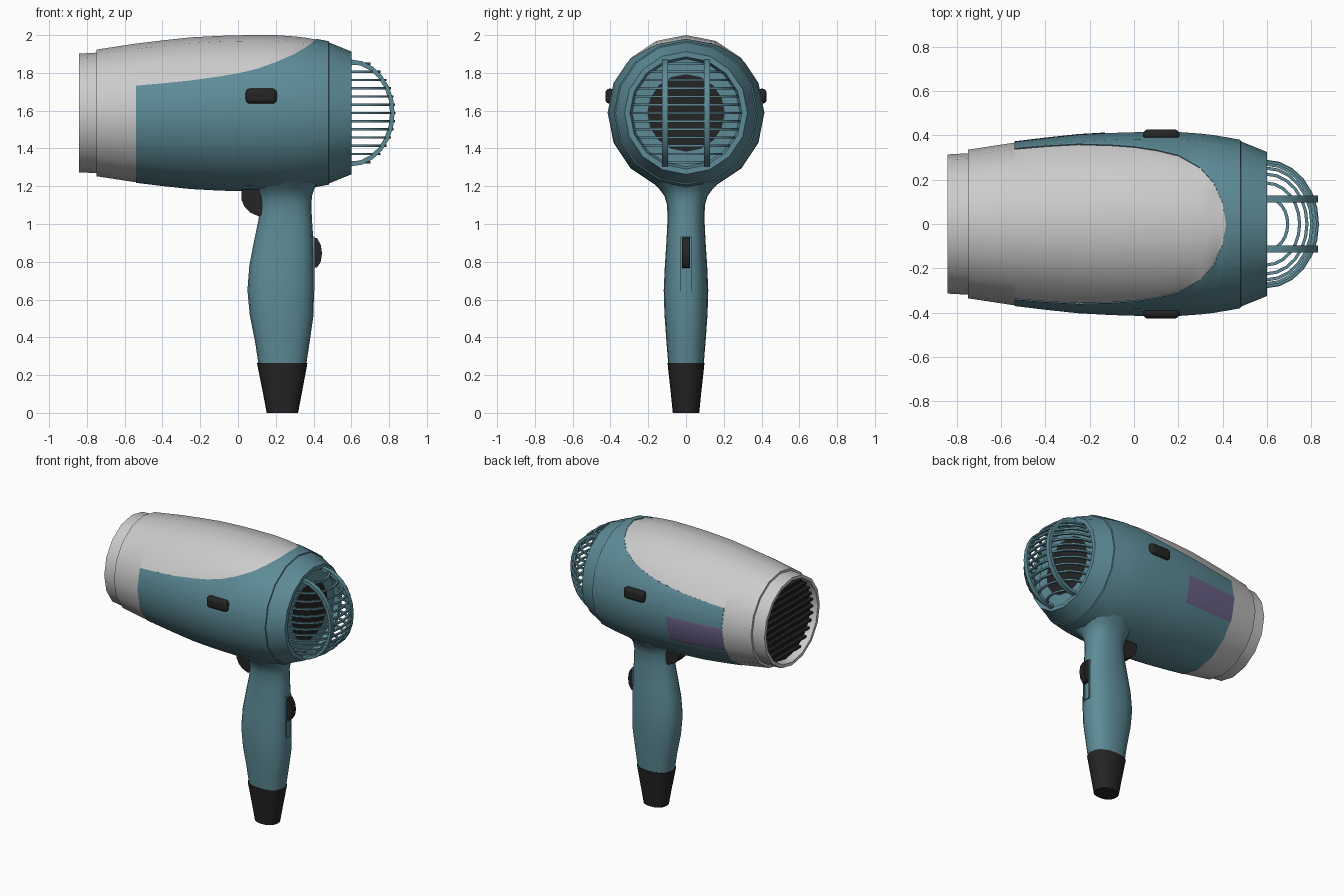
import bpy, bmesh
from math import sin, cos, pi, radians, sqrt, copysign
from mathutils import Matrix

if "Cube" in bpy.data.objects:
    bpy.data.objects.remove(bpy.data.objects["Cube"])

CZ = 1.588          # height of the barrel axis
SEG = pi / 8        # the barrel has 16 sides


def material(name, rgb):
    m = bpy.data.materials.new(name)
    m.diffuse_color = (*rgb, 1)
    m.use_nodes = True
    m.node_tree.nodes["Principled BSDF"].inputs["Base Color"].default_value = m.diffuse_color
    return m


TEAL = material("teal", (0.11, 0.26, 0.31))
DARK = material("black", (0.018, 0.018, 0.018))
PURPLE = material("purple", (0.16, 0.13, 0.27))


def finish(name, bm, mat=None, angle=32):
    bmesh.ops.remove_doubles(bm, verts=bm.verts, dist=1e-5)
    bmesh.ops.dissolve_degenerate(bm, edges=bm.edges, dist=1e-5)
    bmesh.ops.recalc_face_normals(bm, faces=bm.faces)
    me = bpy.data.meshes.new(name)
    bm.to_mesh(me)
    bm.free()
    ob = bpy.data.objects.new(name, me)
    bpy.context.collection.objects.link(ob)
    if mat:
        me.materials.append(mat)
    bpy.ops.object.select_all(action='DESELECT')
    ob.select_set(True)
    bpy.context.view_layer.objects.active = ob
    bpy.ops.object.shade_smooth_by_angle(angle=radians(angle))
    return ob


def loft(name, strips, mat=None, closed=False, caps=False, angle=32):
    """Each strip is a list of rings with equal point counts."""
    bm = bmesh.new()
    for rings in strips:
        vs = [[bm.verts.new(p) for p in r] for r in rings]
        n = len(vs[0])
        for a, b in zip(vs, vs[1:]):
            for i in range(n if closed else n - 1):
                j = (i + 1) % n
                bm.faces.new((a[i], a[j], b[j], b[i]))
        if caps:
            bm.faces.new(vs[0])
            bm.faces.new(vs[-1])
    return finish(name, bm, mat, angle)


def barrel_point(x, r, t):
    # point on the 16-sided section at angle t from the top
    rr = r * cos(SEG / 2) / cos(t % SEG - SEG / 2)
    return (x, rr * sin(t), CZ + rr * cos(t))


def turned(profile):
    return [[barrel_point(x, r, k * SEG) for k in range(16)] for x, r in profile]


def boxes(name, items, mat=None):
    bm = bmesh.new()
    for c, s in items:
        bmesh.ops.create_cube(bm, size=1, matrix=Matrix.Translation(c) @ Matrix.Diagonal((*s, 1)))
    return finish(name, bm, mat)


def pebble(name, loc, size, mat, bevel):
    ob = boxes(name, [(loc, size)], mat)
    bm = bmesh.new()
    bm.from_mesh(ob.data)
    bmesh.ops.bevel(bm, geom=bm.edges[:], offset=bevel, segments=3, profile=0.5, affect='EDGES')
    bm.to_mesh(ob.data)
    bm.free()
    bpy.ops.object.shade_smooth_by_angle(angle=radians(50))
    return ob


# barrel: x, radius, half-angle of the grey top panel
SHELL = [(-.54, .367, 67), (-.4, .384, 66), (-.25, .400, 64.5), (-.1, .408, 61.5),
         (0, .411, 59), (.1, .412, 55), (.2, .412, 49), (.3, .405, 39),
         (.36, .398, 28), (.4, .391, 14), (.415, .389, 0)]

top, lower = [], []
for x, r, deg in SHELL:
    tb = radians(deg)
    top.append([barrel_point(x, r, max(-tb, min(tb, k * SEG))) for k in range(-3, 4)])
    lower.append([barrel_point(x, r + .003, max(tb, min(2 * pi - tb, k * SEG))) for k in range(17)])
for x, r in [(.48, .380), (.482, .373), (.6, .325), (.6, .297), (.565, .285), (.565, .2)]:
    lower.append([barrel_point(x, r, k * SEG) for k in range(17)])
loft("top_panel", [top])
loft("lower_housing", [lower], TEAL)

# front collar and nozzle ring
loft("front_collar", [turned([(-.75, .30), (-.75, .335), (-.64, .352), (-.54, .367)])], closed=True)
loft("nozzle_ring", [turned([(-.75, .319), (-.842, .314), (-.842, .292), (-.79, .284)])], closed=True)

# outlet plate with horizontal slats
loft("outlet_plate", [turned([(-.79, .286), (-.79, .0001)])], DARK, closed=True)
slats = []
for i in range(-5, 6):
    dz = i * .048
    slats.append(((-.80, 0, CZ + dz), (.03, 2 * sqrt(.278 ** 2 - dz * dz), .014)))
boxes("outlet_slats", slats, DARK)

# intake filter disc
loft("intake_filter", [turned([(.57, .205), (.57, .0001)])], DARK, closed=True)


# rear cage: horizontal arcs plus two upright arcs over an elliptical dome
def arc_bar(offset, w, half, thick, upright):
    rings = []
    depth = .238 * w / .29
    for i in range(13):
        t = -pi / 2 + pi * i / 12
        ring = []
        for s, o in ((0, -half), (0, half), (-thick, half), (-thick, -half)):
            x, u, v = .597 + (depth + s) * cos(t), (w + s) * sin(t), offset + o
            ring.append((x, v, CZ + u) if upright else (x, u, CZ + v))
        rings.append(ring)
    return rings


bars = []
for i in range(-6, 7):
    dz = i * .0435
    bars.append(arc_bar(dz, sqrt(.29 ** 2 - dz * dz), .006, .014, False))
loft("cage_bars", bars, TEAL, closed=True, caps=True)
loft("cage_uprights", [arc_bar(s * .112, .283, .016, .024, True) for s in (-1, 1)],
     TEAL, closed=True, caps=True)


# handle: z, min x, max x, half width
def handle_ring(z, x0, x1, hy):
    pts = []
    for k in range(20):
        c, s = cos(k * pi / 10), sin(k * pi / 10)
        pts.append(((x0 + x1) / 2 + (x1 - x0) / 2 * copysign(abs(c) ** .85, c),
                    hy * copysign(abs(s) ** .85, s), z))
    return pts


HANDLE = [(.26, .108, .362, .094), (.38, .09, .38, .104), (.52, .062, .40, .114),
          (.65, .05, .402, .118), (.78, .06, .402, .112), (.9, .083, .40, .104),
          (1.02, .108, .392, .098), (1.1, .118, .388, .10), (1.15, .115, .392, .115),
          (1.19, .10, .405, .145), (1.23, .07, .44, .19)]
loft("handle", [[handle_ring(*h) for h in HANDLE]], TEAL, closed=True)
loft("cord_cuff", [[handle_ring(*h) for h in ((0, .152, .318, .07), (.1, .133, .337, .08),
                                             (.265, .10, .368, .098))]], DARK, closed=True, caps=True)

# trigger under the barrel
TRIGGER = [(.018, 1.19), (.018, 1.13), (.035, 1.09), (.065, 1.06), (.112, 1.04), (.14, 1.06), (.14, 1.19)]
loft("trigger", [[[(x, y, z) for x, z in TRIGGER] for y in (-.045, .045)]],
     DARK, closed=True, caps=True, angle=40)

# slide switch and its track on the back of the handle
SWITCH = [(.39, .765), (.418, .77), (.438, .80), (.445, .845), (.438, .89), (.418, .925), (.39, .93)]
loft("slide_switch", [[[(x, y, z) for x, z in SWITCH] for y in (-.022, .022)]],
     DARK, closed=True, caps=True, angle=40)
boxes("switch_track", [((.398, s * .025, .79), (.016, .006, .285)) for s in (-1, 1)]
      + [((.398, 0, z), (.016, .056, .006)) for z in (.648, .932)], TEAL)

# side buttons
for side, s in (("front", -1), ("back", 1)):
    pebble(side + "_side_button", (.123, s * .402, 1.677), (.165, .05, .08), DARK, .023)

# coloured label on the back side of the barrel
label = []
for x, r, _ in SHELL[:3] + [(-.13, .407, 0)]:
    label.append([barrel_point(x, r + .006, radians(a)) for a in (89, 90, 112.5, 116)])
loft("side_label", [label], PURPLE)
